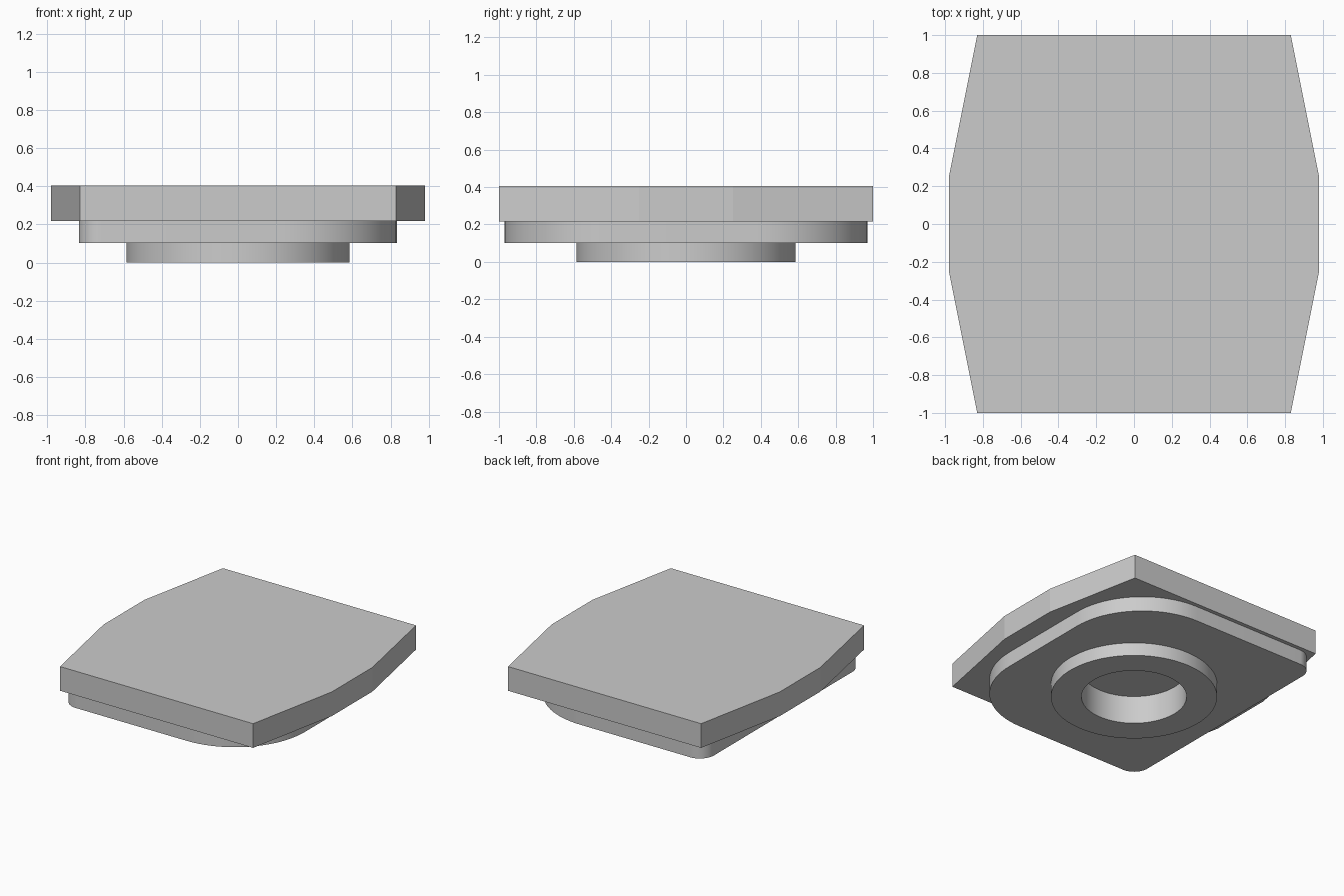
import bpy
import bmesh
from math import cos, sin, pi

old = bpy.data.objects.get("Cube")
if old:
    bpy.data.objects.remove(old, do_unlink=True)

grey = bpy.data.materials.new("light grey")
grey.use_nodes = True
colour = (0.6, 0.6, 0.6, 1)
grey.diffuse_color = colour
grey.node_tree.nodes["Principled BSDF"].inputs["Base Color"].default_value = colour


def arc(cx, cy, radius, start, sweep, steps):
    return [(cx + radius * cos(start + sweep * i / steps),
             cy + radius * sin(start + sweep * i / steps)) for i in range(steps + 1)]


def circle(radius, steps=96):
    return arc(0, 0, radius, 0, 2 * pi, steps)[:-1]


def rounded_rectangle(hx, hy, right_radius, left_radius):
    corners = [(1, 1, right_radius), (-1, 1, left_radius),
               (-1, -1, left_radius), (1, -1, right_radius)]
    points = []
    for i, (sx, sy, r) in enumerate(corners):
        points += arc(sx * (hx - r), sy * (hy - r), r, i * pi / 2, pi / 2, 20)
    return points


def slab(name, outlines, bottom, top, smooth):
    """Extrude an outline, with any further outlines as holes."""
    bm = bmesh.new()
    edges = []
    for outline in outlines:
        verts = [bm.verts.new((x, y, bottom)) for x, y in outline]
        edges += [bm.edges.new((v, verts[i - 1])) for i, v in enumerate(verts)]
    bmesh.ops.triangle_fill(bm, edges=edges, use_beauty=True, normal=(0, 0, 1))
    grown = bmesh.ops.extrude_face_region(bm, geom=bm.faces[:], use_keep_orig=True)
    for v in grown["geom"]:
        if isinstance(v, bmesh.types.BMVert):
            v.co.z = top
    bmesh.ops.recalc_face_normals(bm, faces=bm.faces[:])
    if len(outlines) == 1:
        bmesh.ops.dissolve_limit(bm, angle_limit=0.01, verts=bm.verts[:], edges=bm.edges[:])
    mesh = bpy.data.meshes.new(name)
    bm.to_mesh(mesh)
    bm.free()
    mesh.materials.append(grey)
    obj = bpy.data.objects.new(name, mesh)
    bpy.context.collection.objects.link(obj)
    if smooth:
        bpy.ops.object.select_all(action="DESELECT")
        obj.select_set(True)
        bpy.context.view_layer.objects.active = obj
        bpy.ops.object.shade_smooth_by_angle(angle=pi / 6)
    return obj


# Eight-sided cap with bulging sides
side = [(0.83, -1), (0.98, -0.25), (0.98, 0.25), (0.83, 1)]
slab("top_cap", [side + [(-x, -y) for x, y in side]], 0.217, 0.405, False)

# Plate with two wide and two tight corners, bored through
bore = circle(0.37)
slab("middle_plate", [rounded_rectangle(0.835, 0.97, 0.6, 0.12), bore], 0.102, 0.217, True)

# Round foot around the bore
slab("bottom_ring", [circle(0.585), bore], 0, 0.102, True)
